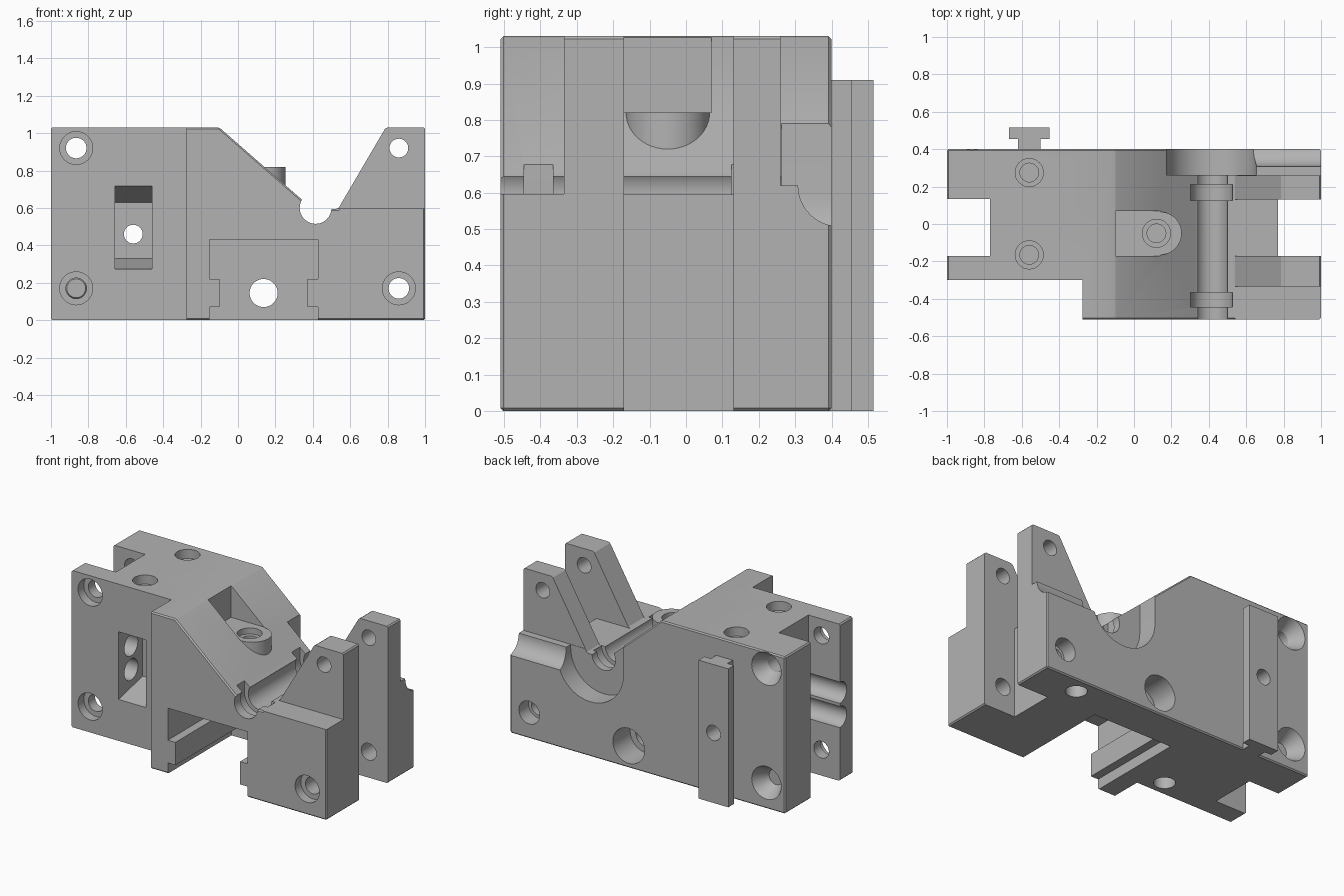
import bpy, bmesh, math
from mathutils import Vector, Matrix

cube = bpy.data.objects.get("Cube")
if cube:
    bpy.data.objects.remove(cube, do_unlink=True)

grey = bpy.data.materials.new("plain_grey")
grey.use_nodes = True
colour = (0.45, 0.45, 0.45, 1)
grey.diffuse_color = colour
grey.node_tree.nodes["Principled BSDF"].inputs["Base Color"].default_value = colour

AXES = {"x": Vector((1, 0, 0)), "y": Vector((0, 1, 0)), "z": Vector((0, 0, 1))}


def to_object(name, bm):
    bmesh.ops.recalc_face_normals(bm, faces=bm.faces)
    mesh = bpy.data.meshes.new(name)
    bm.to_mesh(mesh)
    bm.free()
    mesh.materials.append(grey)
    ob = bpy.data.objects.new(name, mesh)
    bpy.context.scene.collection.objects.link(ob)
    return ob


def prism(name, points, axis, lo, hi, bevel=0):
    """Extrude a 2D outline along an axis (x: yz, y: xz, z: xy)."""
    place = {"x": lambda a, b: (lo, a, b), "y": lambda a, b: (a, lo, b),
             "z": lambda a, b: (a, b, lo)}[axis]
    bm = bmesh.new()
    face = bm.faces.new([bm.verts.new(place(a, b)) for a, b in points])
    out = bmesh.ops.extrude_face_region(bm, geom=[face])
    verts = [g for g in out["geom"] if isinstance(g, bmesh.types.BMVert)]
    bmesh.ops.translate(bm, verts=verts, vec=AXES[axis] * (hi - lo))
    bmesh.ops.recalc_face_normals(bm, faces=bm.faces)
    if bevel:
        bmesh.ops.bevel(bm, geom=bm.edges[:], offset=bevel, segments=1, affect="EDGES")
    return to_object(name, bm)


def box(name, x0, x1, y0, y1, z0, z1):
    return prism(name, [(x0, y0), (x1, y0), (x1, y1), (x0, y1)], "z", z0, z1)


def rod(name, axis, a, b, r, lo, hi, r_end=None):
    """Cylinder or cone along an axis, centred on (a, b) of the other two."""
    bm = bmesh.new()
    bmesh.ops.create_cone(bm, cap_ends=True, segments=48, radius1=r,
                          radius2=r if r_end is None else r_end, depth=hi - lo)
    mid = (lo + hi) / 2
    turn = AXES["z"].rotation_difference(AXES[axis]).to_matrix().to_4x4()
    centre = {"x": (mid, a, b), "y": (a, mid, b), "z": (a, b, mid)}[axis]
    bm.transform(Matrix.Translation(centre) @ turn)
    return to_object(name, bm)


def combine(target, tool, mode="DIFFERENCE"):
    mod = target.modifiers.new(tool.name, "BOOLEAN")
    mod.operation = mode
    mod.solver = "EXACT"
    mod.object = tool
    with bpy.context.temp_override(object=target, active_object=target):
        bpy.ops.object.modifier_apply(modifier=mod.name)
    bpy.data.objects.remove(tool, do_unlink=True)


# Main block from its front profile
profile = [(-1, 0), (1, 0), (1, 1.03), (.79, 1.03), (.535, .595), (.42, .595),
           (.335, .65), (-.1, 1.03), (-1, 1.03)]
body = prism("clamp_body", profile, "y", -.51, .4, .008)


def cut(tool):
    combine(body, tool)


# Thinner left side, and the slots at both ends
cut(box("left_step", -1.1, -.275, -.7, -.3, -.1, 1.2))
cut(box("left_slot", -1.1, -.77, -.17, .135, -.1, 1.2))
cut(box("right_slot", .77, 1.1, -.17, .13, -.1, 1.2))

# Ledges that leave two upright ears on the right
cut(box("ear_gap", .48, 1.1, -.17, .13, .595, 1.2))
cut(box("front_ledge", .48, 1.1, -.7, -.335, .597, 1.2))
cut(box("back_ledge", .48, 1.1, .26, .6, .62, 1.2))
cut(rod("ledge_cove", "x", .42, .62, .112, .5, 1.1))

# Round recess on the back around the hinge
HX, HZ = .415, .6
cut(rod("hinge_recess", "y", HX, HZ, .24, .262, .6))
cut(box("hinge_recess_top", HX - .24, HX + .24, .262, .6, HZ, 1.2))

# Hinge channel with wider collar seats
cut(rod("hinge_channel", "y", HX, HZ, .085, -.7, .5))
for y0, y1 in ((-.445, -.365), (.125, .21)):
    cut(rod("collar_seat", "y", HX, HZ, .112, y0, y1))
    cut(box("collar_mouth", HX - .112, HX + .112, y0, y1, HZ, .8))

# Pocket in the slope with a round boss
cut(box("slope_pocket", -.1, .5, -.17, .07, .82, 1.2))
combine(body, rod("boss", "z", .14, -.05, .115, .55, .82), "UNION")
cut(rod("boss_bore", "z", .12, -.05, .05, .5, 1))
cut(rod("boss_seat", "z", .12, -.05, .075, .78, 1))

# Stepped slot in the front of the base
half = [(.29, -.1), (.29, .07), (.235, .07), (.235, .22), (.29, .22), (.29, .43)]
CX = .137
outline = [(CX + a, b) for a, b in half] + [(CX - a, b) for a, b in reversed(half)]
cut(prism("base_slot", outline, "y", -.7, .15))
cut(rod("base_bore", "y", CX, .145, .075, -.2, .6))
cut(rod("base_counterbore", "y", CX, .145, .115, .22, .6))

# T-shaped rail on the back
RX = -.56
half = [(.06, .38), (.06, .455), (.108, .455), (.108, .515)]
outline = [(RX + a, b) for a, b in half] + [(RX - a, b) for a, b in reversed(half)]
combine(body, prism("rail", outline, "z", 0, .91), "UNION")

# Tapered front window, its bore, and two long grooves
window = [(-.31, .27), (-.31, .72), (-.05, .63), (-.05, .33)]
cut(prism("window", window, "x", RX - .098, RX + .1))
cut(box("window_mouth", RX - .098, RX + .1, -.4, -.305, .27, .72))
cut(rod("window_bore", "y", RX, .46, .05, -.2, .7))
for z in (.42, .58):
    cut(rod("side_groove", "x", -.17, z, .07, -1.1, -.6))

# Bolt holes with counterbores in front and countersinks behind
for x, z, front in ((-.865, .92, -.3), (-.865, .17, -.3), (.86, .17, -.51)):
    cut(rod("bolt_bore", "y", x, z, .055, -.7, .6))
    cut(rod("bolt_head", "y", x, z, .088, front - .1, front + .06))
    if x < 0:
        cut(rod("bolt_sink", "y", x, z, .05, .3, .405, .11))
    else:
        cut(rod("bolt_seat", "y", x, z, .075, .3, .5))
cut(rod("ear_bore", "y", .86, .92, .05, -.6, .6))

# Vertical holes in the top and underside
for y in (.275, -.165):
    cut(rod("top_bore", "z", RX, y, .05, .76, 1.1))
    cut(rod("top_seat", "z", RX, y, .075, .97, 1.1))
for x, y in ((.685, .29), (-.4, -.2)):
    cut(rod("foot_bore", "z", x, y, .065, -.1, .15))

# Crisp edges with smooth round surfaces
bpy.ops.object.select_all(action="DESELECT")
body.select_set(True)
bpy.context.view_layer.objects.active = body
bpy.ops.object.shade_smooth_by_angle(angle=math.radians(25))
